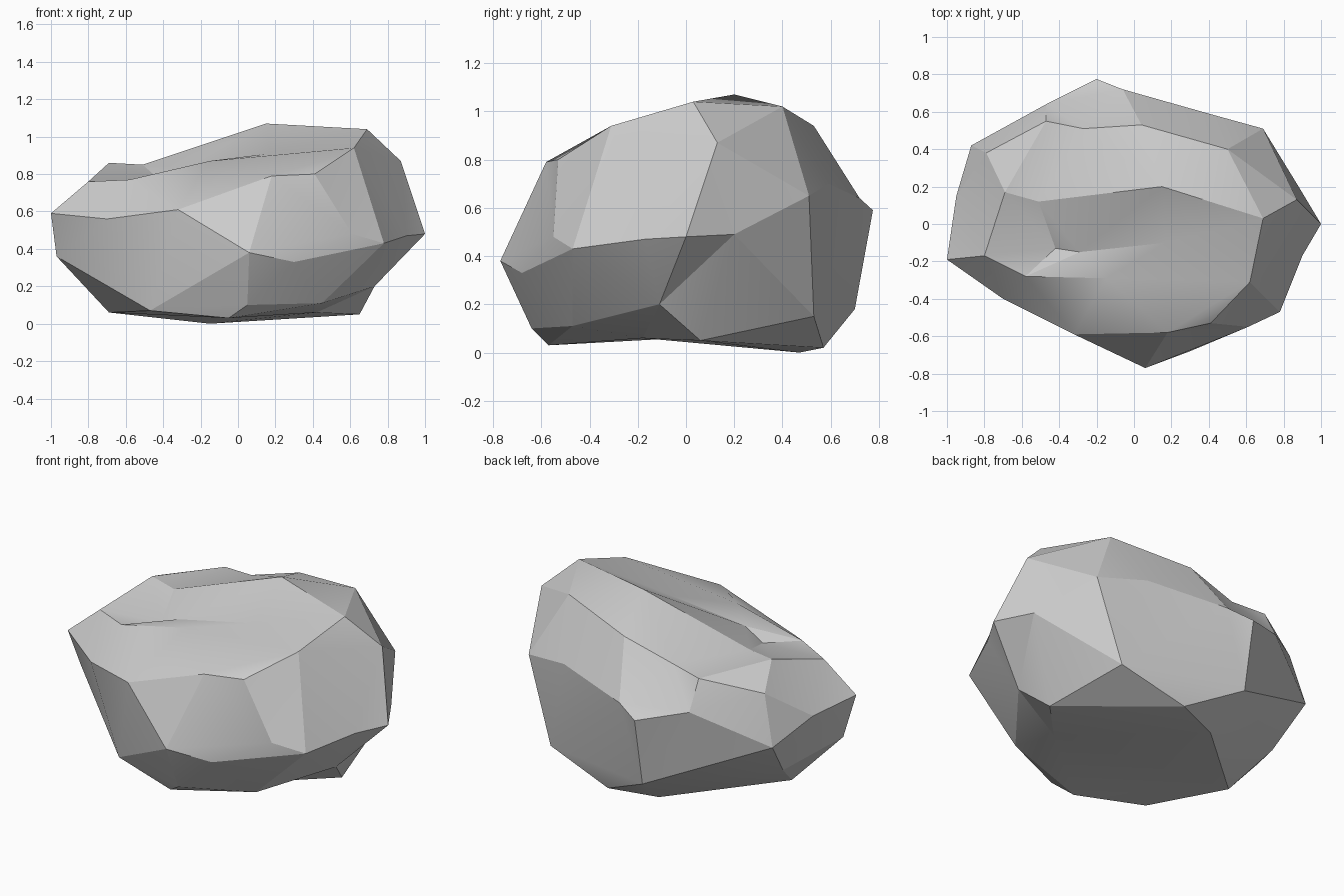
import bpy, bmesh, math
from mathutils import Vector

if "Cube" in bpy.data.objects:
    bpy.data.objects.remove(bpy.data.objects["Cube"])

# Corner points of the boulder, grouped by band
POINTS = [
    # crown
    (.15, .20, 1.07), (.69, .03, 1.04), (.50, .40, 1.02), (.04, .53, .94),
    (.62, -.31, .94), (.18, -.58, .79), (.41, -.53, .80), (-.15, -.29, .87),
    (.17, -.10, .91), (-.51, .12, .85), (-.29, -.15, .83), (-.42, -.13, .77),
    (-.69, .17, .86), (-.79, .38, .76), (-.80, -.17, .76), (-.58, -.28, .77),
    (-.47, .55, .83), (-.27, .51, .85),
    # belt
    (.87, .13, .87), (1, 0, .48), (.88, .20, .49), (.90, -.17, .47),
    (.78, -.47, .43), (.61, -.55, .48), (.69, .51, .65), (.40, .59, .70),
    (-.06, .72, .64), (-.20, .775, .59), (-.47, .64, .66), (-.87, .42, .47),
    (-.95, .15, .58), (-1, -.19, .59), (-.97, -.11, .36), (-.70, -.40, .56),
    (-.32, -.59, .61), (.06, -.77, .38), (.30, -.68, .33),
    # underside
    (-.80, .22, .24), (-.69, -.02, .06), (-.47, -.46, .07), (-.05, -.57, .03),
    (.05, -.64, .10), (.45, -.47, .11), (.73, -.11, .20), (.65, .06, .05),
    (.53, .53, .15), (.12, .57, .02), (-.15, .47, 0), (-.20, .70, .18),
    (.42, -.18, .06),
]
CENTRE = Vector((0, 0, .5))
RADII = Vector((1, .77, .55))


def inflate(p, keep=.1):
    """Push a point towards an ellipsoid so dented corners stay on the hull."""
    d = p - CENTRE
    r = math.sqrt(sum((d[i] / RADII[i]) ** 2 for i in range(3)))
    return p * keep + (CENTRE + d / r) * (1 - keep)


# Skin the inflated points, then pull every corner back to its real place
bm = bmesh.new()
target = {}
for p in map(Vector, POINTS):
    v = bm.verts.new(inflate(p))
    target[v] = p
bmesh.ops.convex_hull(bm, input=bm.verts[:])
bmesh.ops.delete(bm, geom=[v for v in bm.verts if not v.link_faces], context='VERTS')
for v in bm.verts:
    v.co = target[v]
bmesh.ops.recalc_face_normals(bm, faces=bm.faces[:])

mesh = bpy.data.meshes.new("boulder")
bm.to_mesh(mesh)
bm.free()
boulder = bpy.data.objects.new("boulder", mesh)
bpy.context.collection.objects.link(boulder)

# Soft shading on shallow edges, crisp ridges elsewhere
bpy.context.view_layer.objects.active = boulder
boulder.select_set(True)
bpy.ops.object.shade_smooth_by_angle(angle=math.radians(20))
